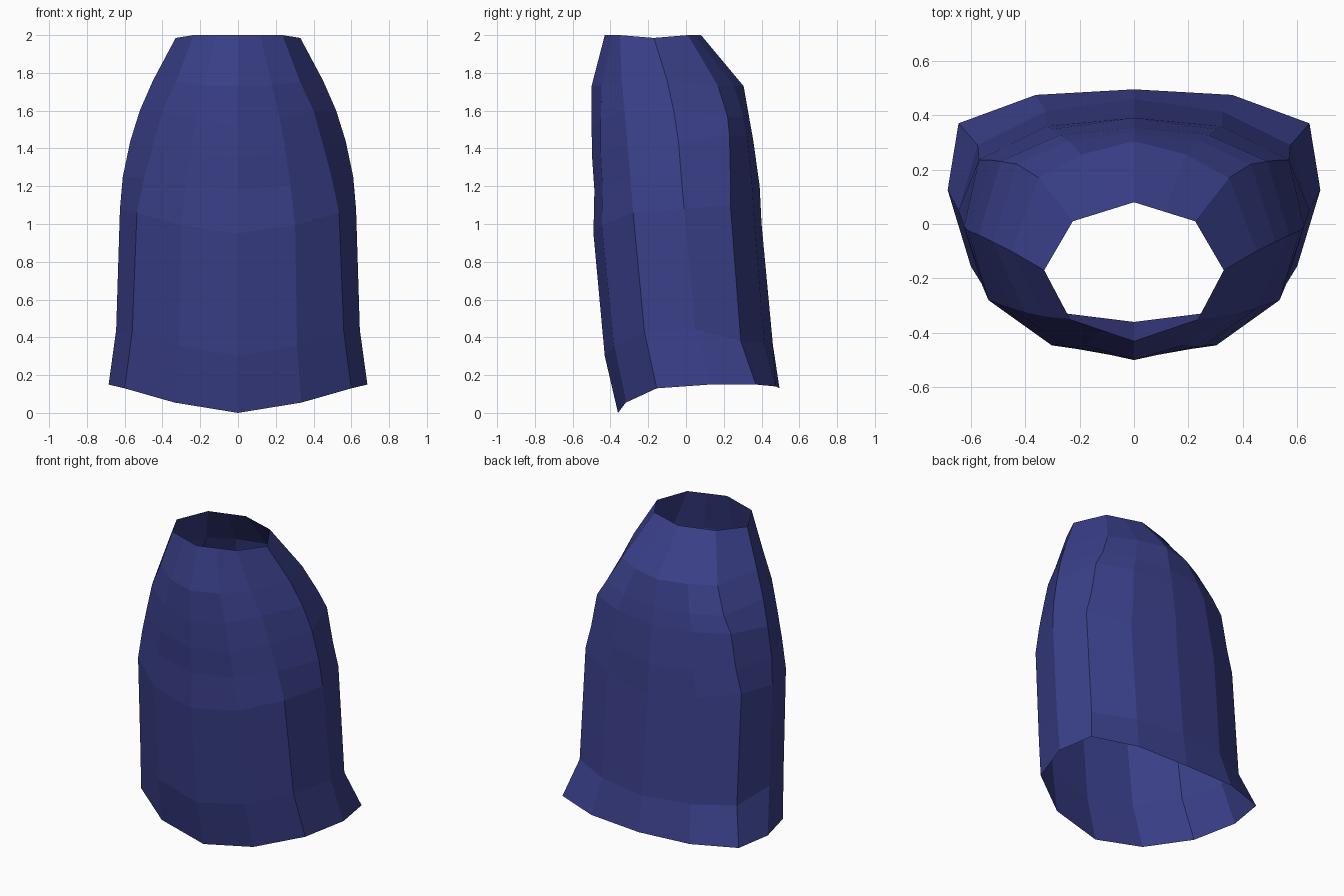
import bpy, bmesh
from mathutils import Vector as V

if "Cube" in bpy.data.objects:
    bpy.data.objects.remove(bpy.data.objects["Cube"])

# Vertical profiles of the right half, listed bottom to top
front = [(0, y, z) for y, z in [(-.36, 0), (-.43, .3), (-.49, .95), (-.485, 1.18),
         (-.497, 1.35), (-.5, 1.52), (-.5, 1.73), (-.43, 2)]]
front_corner = [(.6, -.155, .13), (.56, -.22, .43), (.535, -.28, 1.06), (.495, -.295, 1.25),
                (.45, -.31, 1.42), (.40, -.325, 1.6), (.33, -.34, 1.75), (.235, -.35, 2)]
side = [(.685, .125, .15), (.645, .05, .44), (.625, -.01, 1.08), (.61, -.025, 1.25),
        (.57, -.04, 1.44), (.52, -.065, 1.6), (.45, -.1, 1.76), (.33, -.17, 1.985)]
back_corner = [(.645, .37, .15), (.575, .29, .38), (.57, .235, 1.1), (.53, .235, 1.25),
               (.49, .23, 1.47), (.43, .22, 1.57), (.35, .17, 1.73), (.225, .01, 2)]
back = [(0, y, z) for y, z in [(.495, .13), (.46, .36), (.4, 1.0), (.39, 1.2),
        (.355, 1.45), (.335, 1.56), (.305, 1.73), (.08, 2)]]
bulge = [.07, .065, .07, .06, .055, .045, .03, 0]


def between(a, b, direction):
    """Profile halfway between two others, pushed outward by the bulge."""
    return [(V(p) + V(q)) / 2 + V(direction) * w for p, q, w in zip(a, b, bulge)]


columns = [front, between(front, front_corner, (.5, -.87, -.15)), front_corner, side,
           back_corner, between(back_corner, back, (.55, .6, 0)), back]

# Open fabric shell, half built then mirrored
bm = bmesh.new()
grid = [[bm.verts.new(p) for p in col] for col in columns]
for a, b in zip(grid, grid[1:]):
    for k in range(len(a) - 1):
        bm.faces.new((a[k], b[k], b[k + 1], a[k + 1]))
mesh = bpy.data.meshes.new("torso_shell")
bm.to_mesh(mesh)
bm.free()
shell = bpy.data.objects.new("torso_shell", mesh)
bpy.context.collection.objects.link(shell)
mirror = shell.modifiers.new("mirror", 'MIRROR')
mirror.use_clip = True

# Navy cloth colour
navy = bpy.data.materials.new("navy_cloth")
navy.diffuse_color = (.042, .05, .25, 1)
navy.use_nodes = True
navy.node_tree.nodes["Principled BSDF"].inputs["Base Color"].default_value = navy.diffuse_color
mesh.materials.append(navy)
